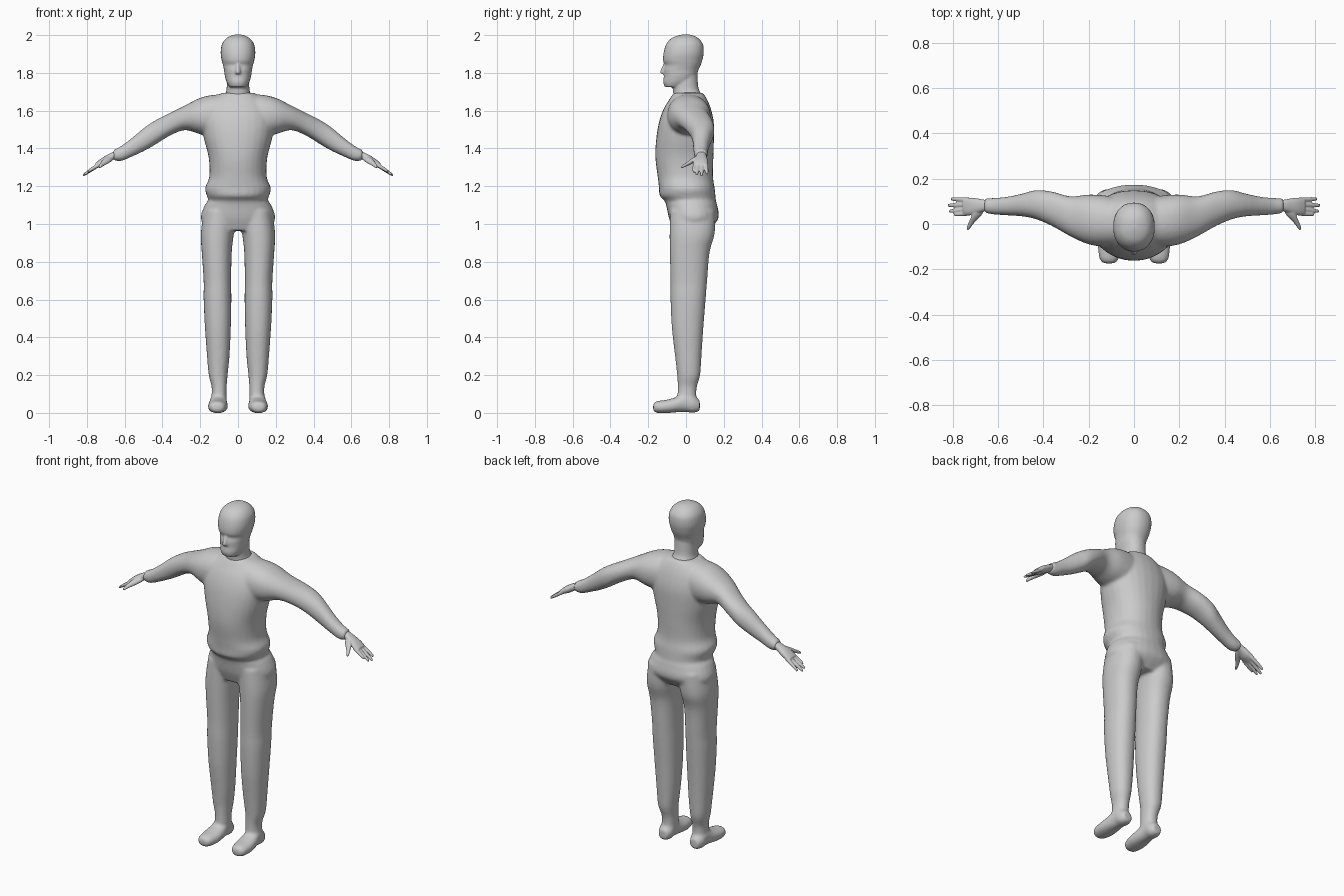
import bpy, bmesh, math
from mathutils import Vector

grey = bpy.data.materials.new("plain_grey")
grey.diffuse_color = (0.6, 0.6, 0.6, 1)
AXES = {'x': (0, 1, 2), 'y': (1, 0, 2), 'z': (2, 0, 1)}   # sweep axis, then the two section axes
SIDES = 28


def spline(rows, steps=4):
    """Smoothly fill in sections between the given ones."""
    rows = [Vector(r) for r in rows]
    out = []
    for i in range(len(rows) - 1):
        p0, p1, p2 = rows[max(i - 1, 0)], rows[i], rows[i + 1]
        p3 = rows[min(i + 2, len(rows) - 1)]
        for k in range(steps):
            t = k / steps
            out.append(0.5 * (2 * p1 + (p2 - p0) * t + (2 * p0 - 5 * p1 + 4 * p2 - p3) * t ** 2
                              + (3 * p1 - p0 - 3 * p2 + p3) * t ** 3))
    return out + [rows[-1]]


def loft(bm, axis, rows, side=1, power=2.2):
    """Closed tube; each row is position, min and max of both section axes."""
    w, u, v = AXES[axis]
    rings = []
    for t, u0, u1, v0, v1 in spline(rows):
        ring = []
        for k in range(SIDES):
            a = 2 * math.pi * k / SIDES
            c, s = math.cos(a), math.sin(a)
            p = [0, 0, 0]
            p[w] = t
            p[u] = (u0 + u1) / 2 + (u1 - u0) / 2 * math.copysign(abs(c) ** (2 / power), c)
            p[v] = (v0 + v1) / 2 + (v1 - v0) / 2 * math.copysign(abs(s) ** (2 / power), s)
            p[0] *= side
            ring.append(bm.verts.new(p))
        rings.append(ring)
    faces = [bm.faces.new(rings[0]), bm.faces.new(rings[-1])]
    for a, b in zip(rings, rings[1:]):
        for k in range(SIDES):
            n = (k + 1) % SIDES
            faces.append(bm.faces.new((a[k], a[n], b[n], b[k])))
    bmesh.ops.recalc_face_normals(bm, faces=faces)


def fuse(name, bm, voxel, smooth):
    """Merge the overlapping tubes into one soft surface."""
    me = bpy.data.meshes.new(name)
    bm.to_mesh(me)
    bm.free()
    me.materials.append(grey)
    ob = bpy.data.objects.new(name, me)
    bpy.context.collection.objects.link(ob)
    bpy.ops.object.select_all(action='DESELECT')
    bpy.context.view_layer.objects.active = ob
    ob.select_set(True)
    m = ob.modifiers.new("fuse", 'REMESH')
    m.mode, m.voxel_size = 'VOXEL', voxel
    m.use_smooth_shade = True
    s = ob.modifiers.new("soften", 'SMOOTH')
    s.factor, s.iterations = 0.5, smooth
    for mod in (m.name, s.name):
        bpy.ops.object.modifier_apply(modifier=mod)
    bpy.ops.object.shade_smooth()
    return ob


# Clothed body: torso, arms, legs and feet
body = bmesh.new()
torso = [(0.965, .16, -.065, .12), (1.03, .198, -.09, .172), (1.10, .176, -.105, .165),
         (1.125, .158, -.115, .158), (1.15, .165, -.14, .156), (1.19, .175, -.143, .152),
         (1.25, .152, -.15, .143), (1.35, .155, -.162, .145), (1.45, .18, -.158, .148),
         (1.54, .195, -.143, .147), (1.61, .18, -.118, .132), (1.66, .14, -.088, .112),
         (1.695, .085, -.065, .09)]
loft(body, 'z', [(z, -x, x, y0, y1) for z, x, y0, y1 in torso])
arm = [(.04, -.09, .11, 1.46, 1.685), (.12, -.10, .125, 1.46, 1.685), (.20, -.09, .13, 1.475, 1.668),
       (.28, -.055, .122, 1.497, 1.628), (.36, -.01, .143, 1.468, 1.588), (.43, .02, .15, 1.425, 1.553),
       (.49, .033, .135, 1.39, 1.515), (.56, .038, .12, 1.357, 1.457), (.62, .042, .115, 1.333, 1.412),
       (.66, .05, .112, 1.338, 1.392)]
leg = [(1.07, .01, .18, -.085, .155), (.95, .022, .197, -.087, .152), (.85, .033, .192, -.086, .125),
       (.70, .036, .182, -.082, .112), (.60, .035, .182, -.082, .104), (.45, .038, .175, -.075, .092),
       (.30, .045, .164, -.058, .082), (.20, .055, .155, -.047, .075), (.14, .06, .14, -.044, .058),
       (.09, .06, .14, -.045, .055), (.03, .065, .14, -.045, .06)]
foot = [(-.174, .085, .135, .010, .048), (-.155, .067, .152, 0, .062), (-.10, .054, .16, -.001, .070),
        (-.05, .055, .155, .003, .085), (0, .06, .147, .004, .11), (.04, .06, .145, 0, .095),
        (.073, .075, .13, .01, .065)]
for side in (1, -1):
    loft(body, 'x', arm, side)
    loft(body, 'z', leg, side)
    loft(body, 'y', foot, side)
fuse("clothed_body", body, 0.008, 9)

# Head with neck, brow, nose and chin
head = bmesh.new()
skull = [(1.725, .045, -.112, -.02), (1.75, .06, -.121, .03), (1.785, .07, -.117, .055),
         (1.815, .074, -.118, .066), (1.842, .08, -.112, .078), (1.865, .086, -.121, .086),
         (1.905, .092, -.119, .094), (1.95, .086, -.106, .091), (1.98, .066, -.082, .07),
         (1.995, .042, -.052, .046), (2.003, .016, -.02, .02)]
loft(head, 'z', [(z, -x, x, y0, y1) for z, x, y0, y1 in skull])
neck = [(1.64, .085, -.065, .09), (1.685, .068, -.067, .082), (1.72, .06, -.07, .066), (1.80, .06, -.07, .06)]
loft(head, 'z', [(z, -x, x, y0, y1) for z, x, y0, y1 in neck])
loft(head, 'z', [(1.795, -.016, .016, -.135, -.09), (1.81, -.014, .014, -.137, -.09),
                 (1.85, -.008, .008, -.119, -.09)])
fuse("head", head, 0.006, 4)

# Hands: palm, four fingers and a thumb
palm = [(.62, .058, .104, 1.35, 1.392), (.66, .056, .107, 1.34, 1.382), (.70, .044, .114, 1.315, 1.362),
        (.73, .038, .116, 1.303, 1.343), (.755, .042, .112, 1.294, 1.322)]
fingers = [(.048, .042, .795, 1.278), (.067, .056, .816, 1.262),
           (.086, .082, .822, 1.257), (.105, .111, .808, 1.266)]       # root y, tip y, tip x, tip z
thumb = [(.075, .655, .70, 1.335, 1.365), (.04, .672, .715, 1.322, 1.352), (.005, .705, .73, 1.306, 1.328),
         (-.018, .722, .738, 1.297, 1.313), (-.026, .728, .736, 1.295, 1.303)]
for side, label in ((1, "left"), (-1, "right")):
    hand = bmesh.new()
    loft(hand, 'x', palm, side)
    loft(hand, 'y', thumb, side)
    for y0, y1, x1, z1 in fingers:
        rows = []
        for t, r in ((0, .011), (.4, .0105), (.75, .009), (.94, .007), (1, .004)):
            x, y, z = .725 + (x1 - .725) * t, y0 + (y1 - y0) * t, 1.321 + (z1 - 1.321) * t
            rows.append((x, y - r, y + r, z - r * 1.1, z + r * 1.1))
        loft(hand, 'x', rows, side)
    fuse(label + "_hand", hand, 0.0035, 3)
